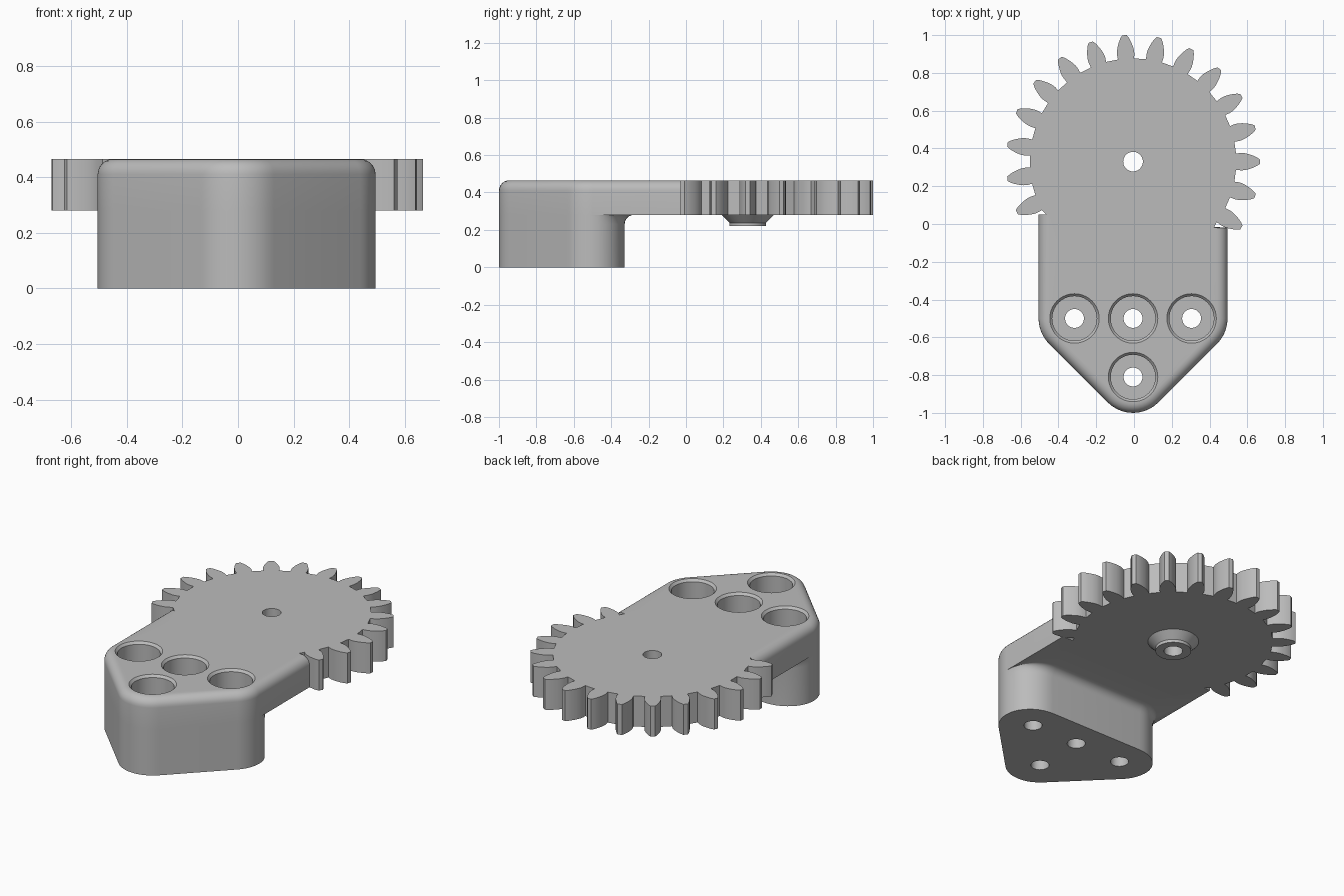
import bpy, bmesh, math
from math import sin, cos, radians, pi

if "Cube" in bpy.data.objects:
    bpy.data.objects.remove(bpy.data.objects["Cube"])

CX, GY = -0.005, 0.33          # symmetry axis x, gear centre y
TOP, UNDER = 0.465, 0.28       # plate top and underside
HOLES = [(-0.31, -0.5), (0, -0.5), (0.31, -0.5), (0, -0.81)]

gray = bpy.data.materials.new("light gray")
gray.diffuse_color = (0.5, 0.5, 0.5, 1)
gray.use_nodes = True
gray.node_tree.nodes["Principled BSDF"].inputs["Base Color"].default_value = gray.diffuse_color


def loft(name, layers):
    """Closed solid through (z, [(x, y)...]) layers, bottom to top."""
    bm = bmesh.new()
    rings = [[bm.verts.new((x + CX, y, z)) for x, y in pts] for z, pts in layers]
    n = len(rings[0])
    for a, b in zip(rings, rings[1:]):
        for i in range(n):
            j = (i + 1) % n
            bm.faces.new((a[i], a[j], b[j], b[i]))
    bm.faces.new(rings[0][::-1])
    bm.faces.new(rings[-1])
    me = bpy.data.meshes.new(name)
    bm.to_mesh(me)
    bm.free()
    ob = bpy.data.objects.new(name, me)
    bpy.context.collection.objects.link(ob)
    me.materials.append(gray)
    return ob


def arc(cx, cy, r, a0, a1, n=10, sy=1.0):
    return [(cx + r * cos(radians(a0 + (a1 - a0) * i / n)),
             cy + sy * r * sin(radians(a0 + (a1 - a0) * i / n))) for i in range(n + 1)]


def circle(x, y, r, n=40):
    return [(x + r * cos(2 * pi * i / n), y + r * sin(2 * pi * i / n)) for i in range(n)]


def nose(r):
    """Pointed front: left corner, tip, right corner."""
    return (arc(-0.31, -0.5, r, 180, 225) + arc(0, -0.81, r, 225, 315)
            + arc(0.31, -0.5, r, 315, 360))


def arm_outline(r):
    return nose(r) + [(0.31 + r, -0.02), (-0.31 - r, 0.05)]


def foot_outline(back):
    s = back / 0.19
    return (nose(0.19) + arc(0.31, -0.5, 0.19, 0, 90, 10, s)[1:]
            + arc(-0.31, -0.5, 0.19, 90, 180, 10, s)[:-1])


def boolean(target, other, op):
    m = target.modifiers.new(op, 'BOOLEAN')
    m.operation, m.solver, m.object = op, 'EXACT', other
    bpy.context.view_layer.objects.active = target
    bpy.ops.object.modifier_apply(modifier=m.name)
    bpy.data.objects.remove(other, do_unlink=True)


# arm slab with rounded top edge
R = 0.055
layers = [(UNDER, arm_outline(0.19))]
for i in range(7):
    a = i / 6 * pi / 2
    z = TOP if i == 6 else TOP - R + R * sin(a)
    layers.append((z, arm_outline(0.19 - R * (1 - cos(a)))))
bracket = loft("gear_bracket", layers)

# foot block, filleted into the arm at its back
F = 0.05
layers = [(0, foot_outline(0.172))]
for i in range(7):
    a = i / 6 * pi / 2
    z = UNDER if i == 6 else UNDER - F + F * sin(a)
    layers.append((z, foot_outline(0.172 + F * (1 - cos(a)))))
foot = loft("foot", layers)

# sector gear: 23-tooth pitch, teeth only on the free side
PITCH = 2 * pi / 23
FLANK = [(0.545, 0.043), (0.57, 0.046), (0.59, 0.045), (0.612, 0.040),
         (0.635, 0.032), (0.655, 0.023), (0.671, 0.012)]
pts = []
for k in range(-2, 14):
    c = k * PITCH
    tooth = [(r, -w) for r, w in FLANK] + [(r, w) for r, w in FLANK[::-1]]
    pts += [(r * cos(c) - w * sin(c), GY + r * sin(c) + w * cos(c)) for r, w in tooth]
pts += [(-0.44, 0.03), (-0.40, -0.1), (0.40, -0.1), (0.43, -0.015)]
gear = loft("gear", [(UNDER, pts), (TOP, pts)])

# conical boss under the gear
boss = loft("boss", [(z, circle(0, GY, r)) for z, r in
                     [(0.22, 0.098), (0.238, 0.098), (UNDER, 0.14), (0.33, 0.14)]])

for part in (gear, foot, boss):
    boolean(bracket, part, 'UNION')

# stepped screw holes and the axle hole
for x, y in HOLES:
    boolean(bracket, loft("screw_cutter", [(z, circle(x, y, r)) for z, r in
            [(-0.1, 0.05), (0.15, 0.05), (0.15, 0.118), (TOP - 0.014, 0.118),
             (TOP, 0.131), (0.6, 0.131)]]), 'DIFFERENCE')
boolean(bracket, loft("axle_cutter", [(0.1, circle(0, GY, 0.052)),
                                      (0.6, circle(0, GY, 0.052))]), 'DIFFERENCE')

bpy.ops.object.select_all(action='DESELECT')
bracket.select_set(True)
bpy.context.view_layer.objects.active = bracket
bpy.ops.object.shade_smooth_by_angle(angle=radians(25))
